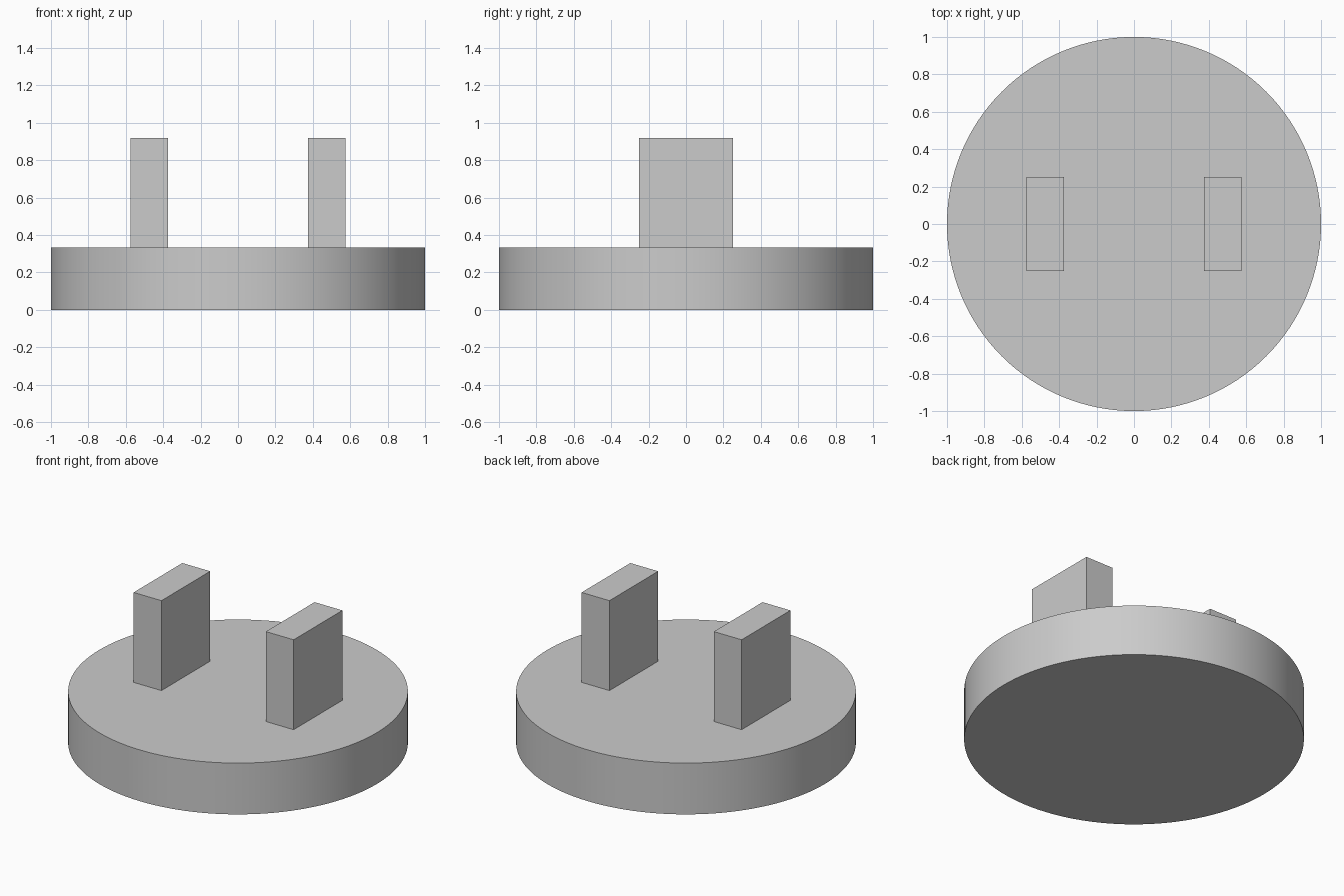
import bpy
import math

cube = bpy.data.objects.get("Cube")
if cube:
    bpy.data.objects.remove(cube, do_unlink=True)

DISC_HEIGHT = 0.333
PIN_TOP = 0.917
PIN_SIZE = (0.2, 0.5, PIN_TOP - DISC_HEIGHT)
PIN_OFFSET = 0.475

# Single grey finish
grey = bpy.data.materials.new("plain grey")
grey.use_nodes = True
colour = (0.6, 0.6, 0.6, 1)
grey.diffuse_color = colour
grey.node_tree.nodes["Principled BSDF"].inputs["Base Color"].default_value = colour


def finish(name):
    obj = bpy.context.object
    obj.name = name
    obj.data.materials.append(grey)
    return obj


# Round base
bpy.ops.mesh.primitive_cylinder_add(
    vertices=128, radius=1, depth=DISC_HEIGHT, location=(0, 0, DISC_HEIGHT / 2))
finish("round_base")
bpy.ops.object.shade_smooth_by_angle(angle=math.radians(30))

# Two upright blocks standing on the base
for side, name in ((-1, "right_block"), (1, "left_block")):
    bpy.ops.mesh.primitive_cube_add(
        size=1, location=(side * PIN_OFFSET, 0, (DISC_HEIGHT + PIN_TOP) / 2))
    block = finish(name)
    block.scale = PIN_SIZE
    bpy.ops.object.transform_apply(location=False, rotation=False, scale=True)
